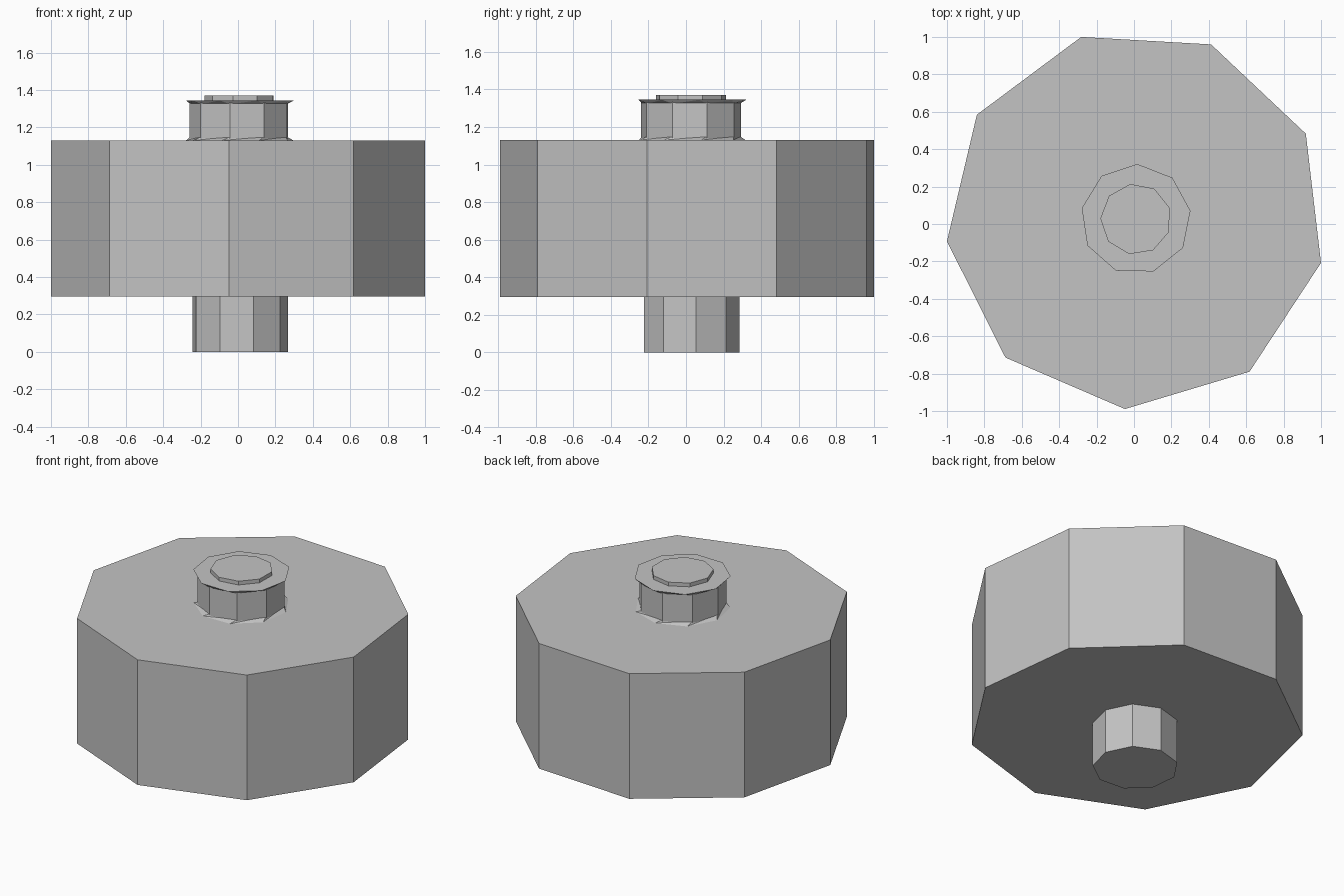
import bpy
import bmesh
from math import cos, sin, radians

cube = bpy.data.objects.get("Cube")
if cube:
    bpy.data.objects.remove(cube, do_unlink=True)

SIDES = 9
CENTRE = (0.01, 0.026)

grey = bpy.data.materials.new("plain grey")
grey.use_nodes = True
colour = (0.55, 0.55, 0.55, 1)
grey.diffuse_color = colour
grey.node_tree.nodes["Principled BSDF"].inputs["Base Color"].default_value = colour


def prism(name, bottom, top):
    """Closed nine-sided solid; each end is (height, radius, turn in degrees)."""
    bm = bmesh.new()
    rings = []
    for z, radius, turn in (bottom, top):
        angles = [radians(turn + 360 * i / SIDES) for i in range(SIDES)]
        rings.append([bm.verts.new((CENTRE[0] + radius * cos(a),
                                    CENTRE[1] + radius * sin(a), z)) for a in angles])
    low, high = rings
    bm.faces.new(low[::-1])
    bm.faces.new(high)
    for i in range(SIDES):
        j = (i + 1) % SIDES
        quad = (low[i], low[j], high[j], high[i])
        if bottom[2] == top[2]:
            bm.faces.new(quad)
        else:  # a twisted band is split into flat triangles
            bm.faces.new(quad[:3])
            bm.faces.new((quad[0], quad[2], quad[3]))
    mesh = bpy.data.meshes.new(name)
    bm.to_mesh(mesh)
    bm.free()
    mesh.materials.append(grey)
    obj = bpy.data.objects.new(name, mesh)
    bpy.context.collection.objects.link(obj)
    return obj


# Shaft stub and wide drum
prism("lower_shaft", (0, 0.26, 6), (0.3, 0.26, 6))
prism("drum", (0.295, 1.017, 26.7), (1.13, 1.017, 26.7))

# Hub with a flared collar at each end, and the end cap
prism("lower_collar", (1.13, 0.292, 11), (1.15, 0.265, 18.5))
prism("hub", (1.13, 0.27, 18.5), (1.335, 0.27, 18.5))
prism("upper_collar", (1.323, 0.262, 18.5), (1.345, 0.295, 8.6))
prism("end_cap", (1.34, 0.19, 19), (1.37, 0.19, 19))
